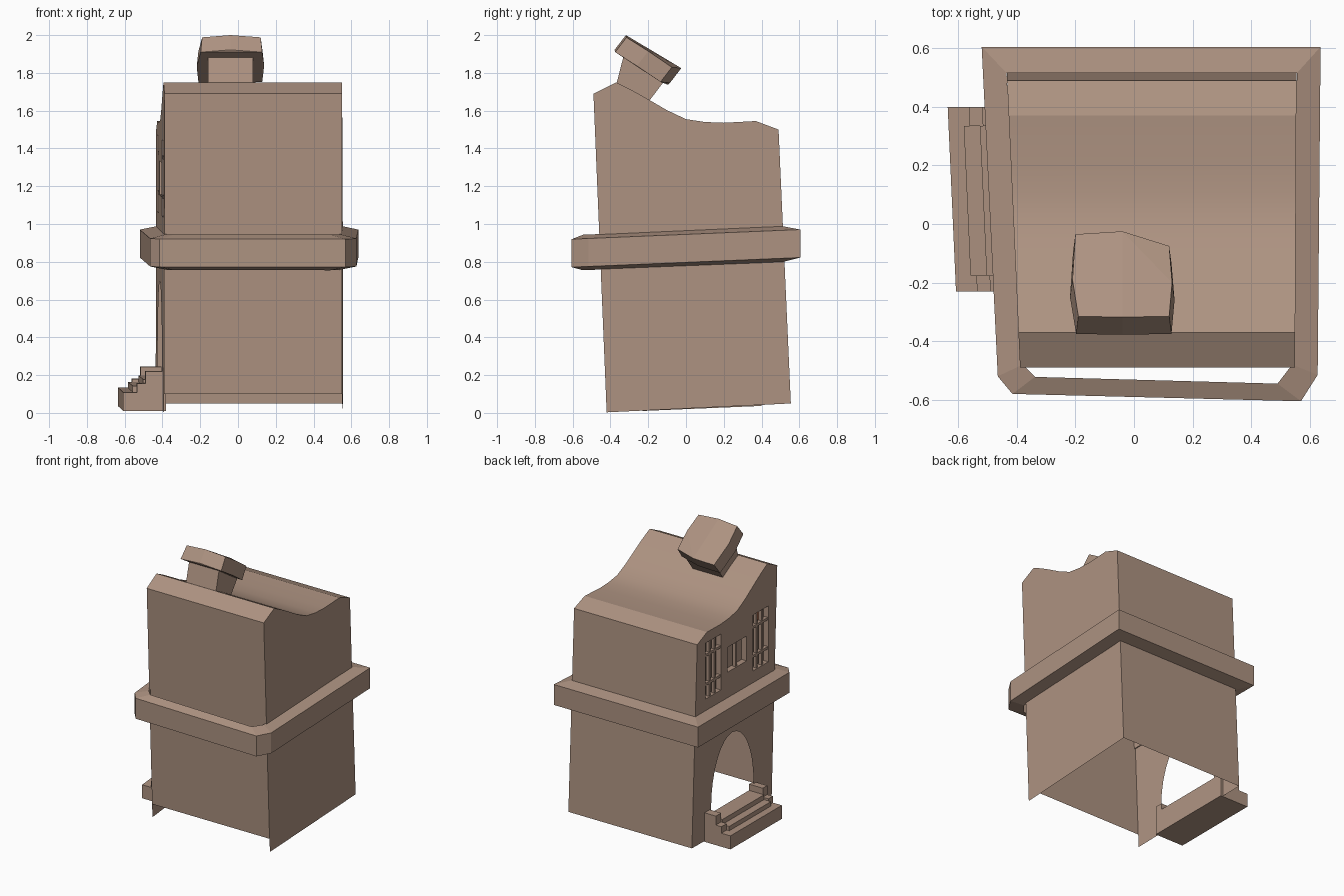
import bpy, bmesh, math
from itertools import product

if "Cube" in bpy.data.objects:
    bpy.data.objects.remove(bpy.data.objects["Cube"])

def material(name, rgb):
    m = bpy.data.materials.new(name)
    m.diffuse_color = (*rgb, 1)
    m.use_nodes = True
    m.node_tree.nodes["Principled BSDF"].inputs["Base Color"].default_value = m.diffuse_color
    return m

PLASTER = material("plaster", (0.42, 0.29, 0.22))
GLOW = material("lit_pane", (0.75, 0.22, 0.10))
TILT = 0.042                                   # the whole house leans slightly

def left_x(y): return -0.411 - 0.045 * y       # skewed facade wall
def right_x(y): return 0.552 + 0.005 * y

def on_wall(u, v, d):
    """Point on the facade: u along y, v up, d outwards."""
    return (left_x(u) - d, u, v + TILT * u)

def finish(bm, name, mat=PLASTER, smooth=False, recalc=True):
    if recalc:
        bmesh.ops.recalc_face_normals(bm, faces=bm.faces)
    me = bpy.data.meshes.new(name)
    bm.to_mesh(me)
    bm.free()
    ob = bpy.data.objects.new(name, me)
    bpy.context.collection.objects.link(ob)
    me.materials.append(mat)
    if smooth:
        bpy.context.view_layer.objects.active = ob
        ob.select_set(True)
        bpy.ops.object.shade_smooth_by_angle(angle=math.radians(20))
        ob.select_set(False)
    return ob

def face(bm, pts):
    return bm.faces.new([bm.verts.new(p) for p in pts])

def add_box(bm, pts):
    """Six faces over eight points ordered by binary index."""
    v = [bm.verts.new(p) for p in pts]
    for f in ((0, 1, 3, 2), (4, 6, 7, 5), (0, 4, 5, 1), (2, 3, 7, 6), (0, 2, 6, 4), (1, 5, 7, 3)):
        bm.faces.new([v[i] for i in f])

def wall_box(bm, us, vs, ds):
    add_box(bm, [on_wall(u, v, d) for u, v, d in product(us, vs, ds)])

# House outline seen from the side (y, z)
roof = [(-0.49, 1.69), (-0.37, 1.75), (-0.28, 1.705), (-0.20, 1.66), (-0.10, 1.602),
        (0, 1.555), (0.10, 1.54), (0.20, 1.536), (0.37, 1.545), (0.49, 1.50)]
floor = [(0.555, 0.05), (-0.42, 0.003)]
outline = roof + floor
front_low = (-0.424, 0.10)

# Roof with front and back walls
bm = bmesh.new()
strip = [front_low] + roof + [floor[0]]
rows = [[bm.verts.new((fx(y), y, z)) for fx in (left_x, right_x)] for y, z in strip]
for a, b in zip(rows, rows[1:]):
    bm.faces.new((a[0], a[1], b[1], b[0]))
finish(bm, "roof_and_end_walls", smooth=True, recalc=False)

# Plain side wall
bm = bmesh.new()
face(bm, [(right_x(y), y, z) for y, z in reversed(outline)])
bm.normal_update()
if bm.faces[:][0].normal.x < 0:
    bmesh.ops.reverse_faces(bm, faces=bm.faces)
finish(bm, "plain_side_wall", recalc=False)

# Facade wall: arch is part of the outline, windows are holes
A0, A1, SPRING, RISE = -0.20, 0.32, 0.24, 0.455
mid, rad = (A0 + A1) / 2, (A1 - A0) / 2
arch = [on_wall(A1, -0.01 + 0.035, 0)]
for i in range(17):
    t = math.pi * i / 16
    arch.append(on_wall(mid + rad * math.cos(t), SPRING + RISE * math.sin(t), 0))
arch.append(on_wall(A0, 0.024, 0))
windows = [("back_window", 0.20, 0.39, 1.05, 1.455, 3, (0.25, 0.77)),
           ("middle_window", -0.115, 0.12, 1.15, 1.33, 2, ()),
           ("front_window", -0.38, -0.19, 1.05, 1.455, 3, (0.25, 0.77))]
loops = [[(left_x(y), y, z) for y, z in roof + floor[:1]] + arch + [(left_x(-0.42), *floor[1])]]
for _, u0, u1, v0, v1, *_r in windows:
    loops.append([on_wall(u, v, 0) for u, v in ((u0, v0), (u1, v0), (u1, v1), (u0, v1))])
bm = bmesh.new()
edges = []
for pts in loops:
    vs = [bm.verts.new(p) for p in pts]
    edges += [bm.edges.new((vs[i - 1], vs[i])) for i in range(len(vs))]
bmesh.ops.triangle_fill(bm, use_beauty=True, use_dissolve=False, edges=edges, normal=(-1, 0, 0))
bm.normal_update()
bmesh.ops.reverse_faces(bm, faces=[f for f in bm.faces if f.normal.x > 0])
finish(bm, "facade_wall", recalc=False)

# Windows: reveals, panes and glazing bars
B = 0.009
for name, u0, u1, v0, v1, cols, splits in windows:
    bm = bmesh.new()
    ring = [(u0, v0), (u1, v0), (u1, v1), (u0, v1)]
    for i in range(4):
        a, b = ring[i - 1], ring[i]
        face(bm, [on_wall(*a, 0), on_wall(*b, 0), on_wall(*b, -0.04), on_wall(*a, -0.04)])
    face(bm, [on_wall(*p, -0.04) for p in ring])
    bmesh.ops.remove_doubles(bm, verts=bm.verts, dist=1e-5)
    bmesh.ops.recalc_face_normals(bm, faces=bm.faces)
    bm.normal_update()
    if max(bm.faces, key=lambda f: abs(f.normal.x)).normal.x > 0:
        bmesh.ops.reverse_faces(bm, faces=bm.faces)
    finish(bm, name + "_recess", recalc=False)
    bm = bmesh.new()
    for i in range(1, cols):
        u = u0 + (u1 - u0) * i / cols
        wall_box(bm, (u - B, u + B), (v0, v1), (-0.03, -0.008))
    for s in splits:
        v = v0 + (v1 - v0) * s
        wall_box(bm, (u0, u1), (v - B, v + B), (-0.03, -0.004))
    finish(bm, name + "_bars")
bm = bmesh.new()
wall_box(bm, (-0.312, -0.258), (1.37, 1.45), (-0.038, -0.034))
finish(bm, "lit_pane", GLOW)

# Belt ledge around the house: loose ring with chamfered front corners
outer = [(-0.52, 0.605), (0.637, 0.605), (0.627, -0.515), (0.57, -0.605), (-0.415, -0.58), (-0.465, -0.52)]
inner = [(-0.435, 0.515), (0.556, 0.515), (0.54, -0.48), (0.49, -0.545), (-0.338, -0.522), (-0.38, -0.48)]
bm = bmesh.new()
section = [(outer, 0.797), (outer, 0.945), (inner, 0.966), (inner, 0.778)]
rings = [[bm.verts.new((x, y, z + TILT * y)) for x, y in plan] for plan, z in section]
for k in range(4):
    r, s = rings[k - 1], rings[k]
    for i in range(6):
        bm.faces.new((r[i - 1], r[i], s[i], s[i - 1]))
finish(bm, "belt_ledge")

# Entrance steps with stepped cheeks
bm = bmesh.new()
wall_box(bm, (-0.23, 0.40), (0.02, 0.118), (-0.02, 0.207))
wall_box(bm, (-0.175, 0.335), (0.118, 0.15), (-0.02, 0.155))
wall_box(bm, (-0.175, 0.335), (0.15, 0.185), (-0.02, 0.10))
for us in ((-0.23, -0.175), (0.335, 0.40)):
    wall_box(bm, us, (0.118, 0.165), (-0.02, 0.135))
    wall_box(bm, us, (0.165, 0.23), (-0.02, 0.09))
finish(bm, "entrance_steps")

# Leaning chimney stem
bm = bmesh.new()
stem = [(-0.37, 1.735), (-0.325, 1.91), (-0.20, 1.645), (-0.12, 1.75)]
add_box(bm, [(x, y, z) for x in (-0.16, 0.08) for y, z in stem])
finish(bm, "chimney_stem")

# Bulging chimney cap: hull of a top outline and its offset copy
top = [(-0.19, -0.315, 1.988), (-0.04, -0.318, 2.0), (0.12, -0.315, 1.988), (0.13, -0.20, 1.915),
       (0.12, -0.075, 1.83), (-0.04, -0.025, 1.825), (-0.20, -0.035, 1.815), (-0.21, -0.19, 1.912)]
bm = bmesh.new()
vs = [bm.verts.new(p) for p in top]
vs += [bm.verts.new((-0.04 + (x + 0.04) * 1.05, y - 0.06, z - 0.078)) for x, y, z in top]
bmesh.ops.convex_hull(bm, input=vs)
bmesh.ops.dissolve_limit(bm, angle_limit=math.radians(4), verts=bm.verts, edges=bm.edges)
finish(bm, "chimney_cap")
